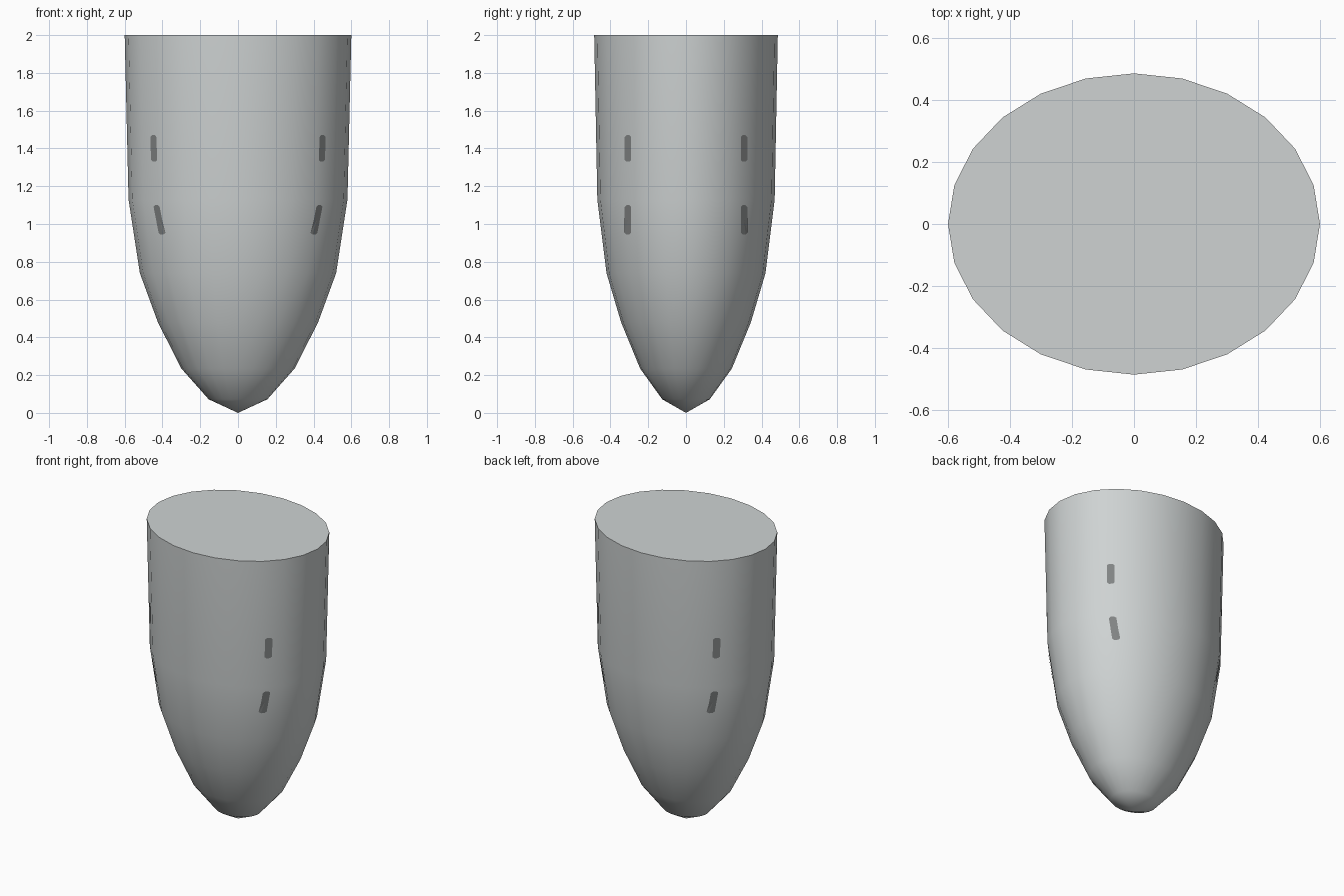
import bpy, bmesh, math
from mathutils import Vector
from mathutils.bvhtree import BVHTree

if "Cube" in bpy.data.objects:
    bpy.data.objects.remove(bpy.data.objects["Cube"])

HALF_X, HALF_Y, SIDES = 0.60, 0.486, 24


def material(name, rgb):
    m = bpy.data.materials.new(name)
    m.diffuse_color = (*rgb, 1)
    m.use_nodes = True
    m.node_tree.nodes["Principled BSDF"].inputs["Base Color"].default_value = m.diffuse_color
    return m


def make_object(name, bm, mat):
    me = bpy.data.meshes.new(name)
    bm.to_mesh(me)
    ob = bpy.data.objects.new(name, me)
    bpy.context.collection.objects.link(ob)
    me.materials.append(mat)
    return ob


pale = material("pale grey", (0.62, 0.65, 0.65))
dark = material("dark grey", (0.22, 0.23, 0.23))

# Bullet-shaped shell: elliptical rings, radius follows a sphere profile
heights = [0.072, 0.235, 0.48, 0.74, 1.13, 2.0]
bm = bmesh.new()
tip = bm.verts.new((0, 0, 0))
rings = []
for k, z in enumerate(heights, 1):
    r = math.sin(math.radians(15 * k))
    rings.append([bm.verts.new((HALF_X * r * math.cos(a), HALF_Y * r * math.sin(a), z))
                  for a in (2 * math.pi * i / SIDES for i in range(SIDES))])
for i in range(SIDES):
    j = (i + 1) % SIDES
    bm.faces.new((tip, rings[0][j], rings[0][i]))
    for lo, hi in zip(rings, rings[1:]):
        bm.faces.new((lo[i], lo[j], hi[j], hi[i]))
bm.faces.new(rings[-1])  # flat top
bmesh.ops.recalc_face_normals(bm, faces=bm.faces)
shell = make_object("shell", bm, pale)
bm.normal_update()
surface = BVHTree.FromBMesh(bm)
bpy.context.view_layer.objects.active = shell
shell.select_set(True)
bpy.ops.object.shade_smooth_by_angle(angle=math.radians(60))
shell.select_set(False)


# Dark slot marks, projected sideways onto the shell
def slot(name, sx, sy, z0, z1):
    w, h, c = 0.017, (z1 - z0) / 2, 0.009
    outline = [(w, -h + c), (w, 0), (w, h - c), (w - c, h), (-w + c, h),
               (-w, h - c), (-w, 0), (-w, -h + c), (-w + c, -h), (w - c, -h)]
    sm = bmesh.new()

    def project(dy, dz):
        hit, n, _, _ = surface.ray_cast(Vector((sx * 2, sy * (0.305 + dy), (z0 + z1) / 2 + dz)),
                                        Vector((-sx, 0, 0)))
        return sm.verts.new(hit + n * 0.004)

    centre = project(0, 0)
    vs = [project(*p) for p in outline]
    for a, b in zip(vs, vs[1:] + vs[:1]):
        f = sm.faces.new((centre, a, b))
        f.normal_update()
        if f.normal.x * sx < 0:
            f.normal_flip()
    make_object(name, sm, dark)
    sm.free()


for sx in (-1, 1):
    for sy in (-1, 1):
        slot("upper_slot", sx, sy, 1.33, 1.47)
        slot("lower_slot", sx, sy, 0.945, 1.10)
bm.free()
